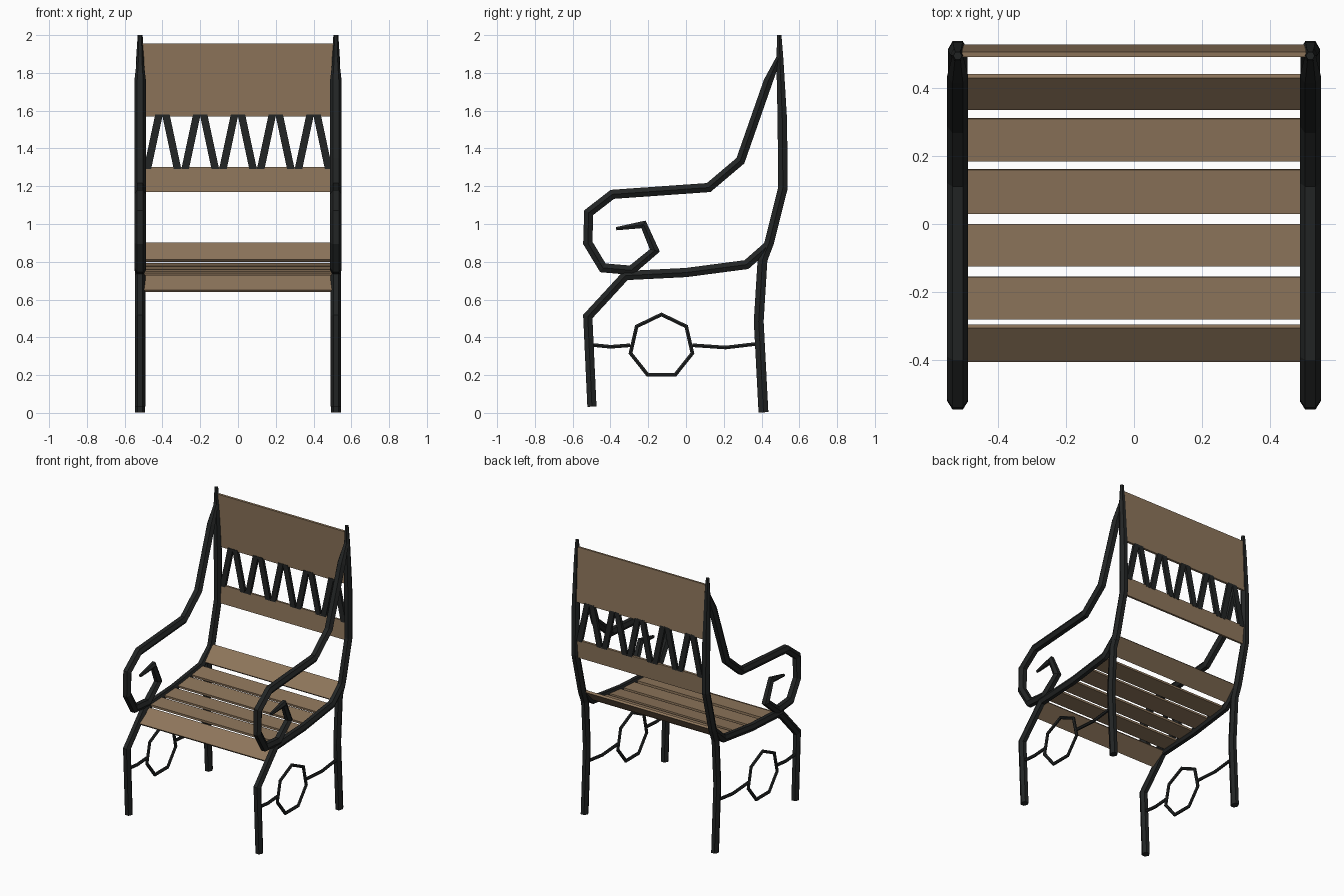
import bpy, bmesh, math
from mathutils import Vector

if "Cube" in bpy.data.objects:
    bpy.data.objects.remove(bpy.data.objects["Cube"])


def material(name, rgb):
    m = bpy.data.materials.new(name)
    m.diffuse_color = (*rgb, 1)
    m.use_nodes = True
    m.node_tree.nodes["Principled BSDF"].inputs["Base Color"].default_value = m.diffuse_color
    return m


IRON = material("iron", (0.016, 0.018, 0.018))
WOOD = material("wood", (0.27, 0.18, 0.105))
SIDE_X = 0.518


def finish(name, bm, mat, mirror=False):
    bmesh.ops.recalc_face_normals(bm, faces=bm.faces[:])
    me = bpy.data.meshes.new(name)
    bm.to_mesh(me)
    bm.free()
    me.materials.append(mat)
    ob = bpy.data.objects.new(name, me)
    bpy.context.collection.objects.link(ob)
    if mirror:
        ob.modifiers.new("mirror", 'MIRROR')
    return ob


def tube(name, path, rx, rp, taper={}, closed=False, sides=6):
    """Mitred tube along (y, z) points; rx is sideways radius, rp in-plane radius."""
    bm = bmesh.new()
    pts = [Vector(p) for p in path]
    n = len(pts)
    rings = []
    for i, p in enumerate(pts):
        a = pts[i - 1] if (i or closed) else None
        b = pts[(i + 1) % n] if (i < n - 1 or closed) else None
        d0 = (p - a).normalized() if a is not None else (b - p).normalized()
        d1 = (b - p).normalized() if b is not None else d0
        t = (d0 + d1).normalized()
        stretch = 1 / max(t.dot(d1), 0.6)
        normal = Vector((-t.y, t.x))
        k = taper.get(i, 1)
        ring = []
        for s in range(sides):
            ang = 2 * math.pi * s / sides
            q = p + normal * math.sin(ang) * rp * k * stretch
            ring.append(bm.verts.new((SIDE_X + math.cos(ang) * rx * k, q.x, q.y)))
        rings.append(ring)
    for i in range(n if closed else n - 1):
        r0, r1 = rings[i], rings[(i + 1) % n]
        for s in range(sides):
            e = (s + 1) % sides
            bm.faces.new((r0[s], r0[e], r1[e], r1[s]))
    if not closed:
        bm.faces.new(rings[0])
        bm.faces.new(rings[-1])
    return finish(name, bm, IRON, mirror=True)


def board(name, p0, p1, thick=0.016, half=0.505):
    """Plank across the chair whose section runs from p0 to p1 in (y, z)."""
    a, b = Vector(p0), Vector(p1)
    d = (b - a).normalized()
    off = Vector((-d.y, d.x)) * thick / 2
    bm = bmesh.new()
    section = [a - off, b - off, b + off, a + off]
    face = bm.faces.new([bm.verts.new((-half, q.x, q.y)) for q in section])
    ext = bmesh.ops.extrude_face_region(bm, geom=[face])
    verts = [v for v in ext["geom"] if isinstance(v, bmesh.types.BMVert)]
    bmesh.ops.translate(bm, verts=verts, vec=(2 * half, 0, 0))
    return finish(name, bm, WOOD)


# Side frames (mirrored left and right)
tube("back_leg", [(0.41, 0.003), (0.385, 0.485), (0.405, 0.81), (0.435, 0.89)],
     0.026, 0.030)
tube("back_post", [(0.425, 0.86), (0.44, 0.90), (0.513, 1.19), (0.510, 1.55),
                   (0.497, 1.87), (0.494, 2.0)],
     0.029, 0.029, taper={4: 0.75, 5: 0.45})
tube("arm_scroll", [(0.495, 1.89), (0.435, 1.755), (0.288, 1.335), (0.12, 1.193),
                    (-0.39, 1.157), (-0.515, 1.06), (-0.52, 0.90), (-0.44, 0.768),
                    (-0.29, 0.755), (-0.165, 0.86), (-0.225, 0.998), (-0.37, 0.975)],
     0.031, 0.028, taper={0: 0.5, 9: 0.9, 10: 0.75, 11: 0.35})
tube("seat_rail", [(0.44, 0.89), (0.32, 0.785), (0.0, 0.743), (-0.32, 0.727),
                   (-0.52, 0.51), (-0.498, 0.033)],
     0.027, 0.028)

# Thin stretchers with a seven-sided ring between the legs
tube("front_stretcher", [(-0.50, 0.36), (-0.40, 0.35), (-0.295, 0.358)], 0.011, 0.011)
tube("rear_stretcher", [(0.035, 0.358), (0.21, 0.346), (0.38, 0.366)], 0.011, 0.011)
ring = [(-0.13 + 0.168 * math.sin(2 * math.pi * i / 7),
         0.353 + 0.168 * math.cos(2 * math.pi * i / 7)) for i in range(7)]
tube("stretcher_ring", ring, 0.011, 0.011, closed=True)

# Seat slats following the rail
slats = [((-0.40, 0.645), (-0.30, 0.725)), ((-0.28, 0.732), (-0.155, 0.738)),
         ((-0.125, 0.740), (0.0, 0.746)), ((0.03, 0.750), (0.16, 0.766)),
         ((0.185, 0.769), (0.31, 0.785)), ((0.34, 0.805), (0.435, 0.897))]
for i, (p0, p1) in enumerate(slats):
    board(f"seat_slat_{i + 1}", p0, p1)

# Backrest boards
board("back_board_upper", (0.520, 1.57), (0.498, 1.955))
board("back_board_lower", (0.511, 1.17), (0.519, 1.30))

# Zigzag iron bars between the backrest boards
bm = bmesh.new()
for k in range(-2, 3):
    for sign in (-1, 1):
        top, bottom = k * 0.2 + sign * 0.018, k * 0.2 + sign * 0.08
        quad = [(top - 0.02, 1.58), (top + 0.02, 1.58),
                (bottom + 0.02, 1.29), (bottom - 0.02, 1.29)]
        face = bm.faces.new([bm.verts.new((x, 0.508, z)) for x, z in quad])
        ext = bmesh.ops.extrude_face_region(bm, geom=[face])
        verts = [v for v in ext["geom"] if isinstance(v, bmesh.types.BMVert)]
        bmesh.ops.translate(bm, verts=verts, vec=(0, 0.02, 0))
finish("zigzag_bars", bm, IRON)
